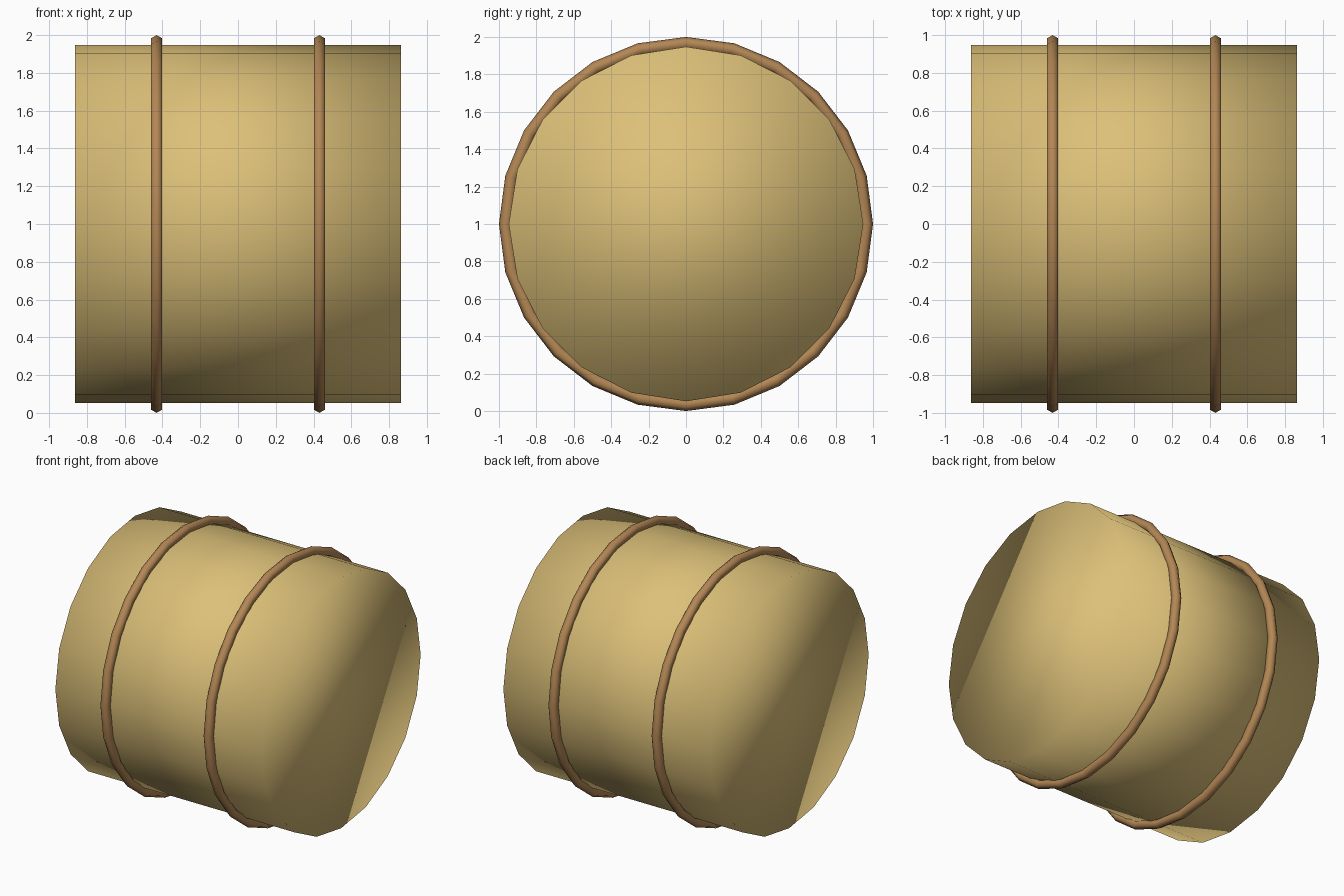
import bpy, bmesh, math
from mathutils import Matrix

if "Cube" in bpy.data.objects:
    bpy.data.objects.remove(bpy.data.objects["Cube"])

R, HALF = 0.948, 0.862      # bale radius and half length
RING, CORD, RX = 0.9655, 0.0345, 0.431


def material(name, col):
    m = bpy.data.materials.new(name)
    m.diffuse_color = col
    m.use_nodes = True
    m.node_tree.nodes["Principled BSDF"].inputs["Base Color"].default_value = m.diffuse_color
    return m


straw = material("straw", (0.72, 0.53, 0.19, 1))
twine = material("twine", (0.45, 0.24, 0.09, 1))


def finish(bm, name, mat):
    me = bpy.data.meshes.new(name)
    for f in bm.faces:
        f.smooth = True
    bmesh.ops.recalc_face_normals(bm, faces=bm.faces[:])
    bm.to_mesh(me)
    bm.free()
    me.materials.append(mat)
    ob = bpy.data.objects.new(name, me)
    bpy.context.collection.objects.link(ob)
    ob.location.z = 1.0
    return ob


# Bale: 20-sided drum lying along x, shaded smooth across the rims
bm = bmesh.new()
bmesh.ops.create_cone(bm, cap_ends=True, segments=20, radius1=R, radius2=R,
                      depth=2 * HALF, matrix=Matrix.Rotation(math.pi / 2, 4, 'Y'))
finish(bm, "bale_body", straw)


# Twine: 24-sided rings with a six-sided cord section
def twine_ring(name, x, n=24, k=6):
    bm = bmesh.new()
    loops = []
    for i in range(n):
        a = 2 * math.pi * i / n
        loop = []
        for j in range(k):
            b = 2 * math.pi * j / k
            r = RING + CORD * math.cos(b)
            loop.append(bm.verts.new((x + CORD * math.sin(b), r * math.cos(a), r * math.sin(a))))
        loops.append(loop)
    for i in range(n):
        p, q = loops[i], loops[(i + 1) % n]
        for j in range(k):
            bm.faces.new((p[j], q[j], q[(j + 1) % k], p[(j + 1) % k]))
    finish(bm, name, twine)


twine_ring("twine_left", -RX)
twine_ring("twine_right", RX)
